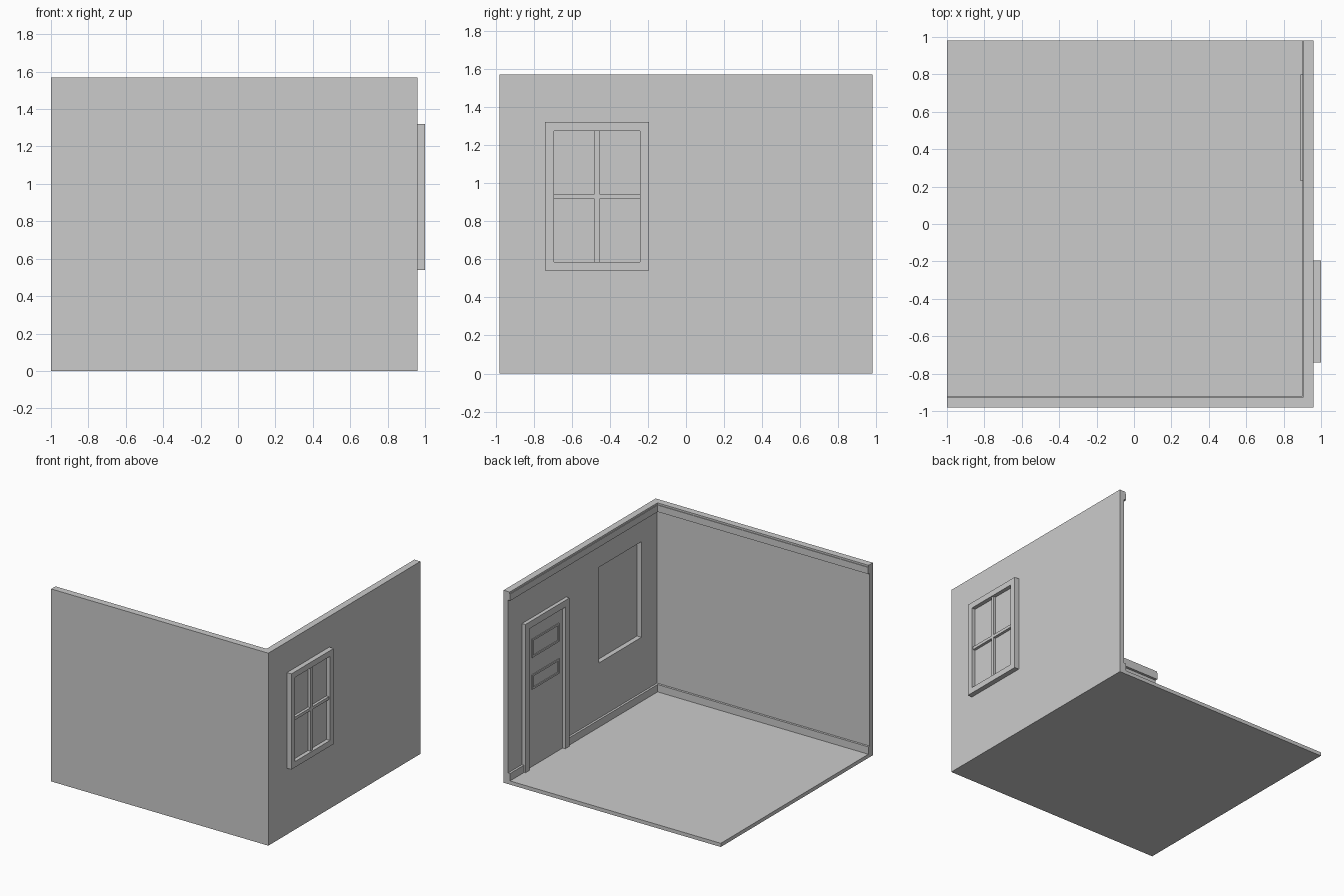
import bpy
import bmesh

old = bpy.data.objects.get("Cube")
if old:
    bpy.data.objects.remove(old, do_unlink=True)

grey = bpy.data.materials.new("plain_grey")
grey.use_nodes = True
COLOUR = (0.6, 0.6, 0.6, 1)
grey.diffuse_color = COLOUR
grey.node_tree.nodes["Principled BSDF"].inputs["Base Color"].default_value = COLOUR


def boxes(name, *spans):
    """One object made of boxes, each given as (x0, x1, y0, y1, z0, z1)."""
    bm = bmesh.new()
    for x0, x1, y0, y1, z0, z1 in spans:
        cube = bmesh.ops.create_cube(bm, size=1)["verts"]
        bmesh.ops.scale(bm, vec=(x1 - x0, y1 - y0, z1 - z0), verts=cube)
        bmesh.ops.translate(
            bm, vec=((x0 + x1) / 2, (y0 + y1) / 2, (z0 + z1) / 2), verts=cube)
    mesh = bpy.data.meshes.new(name)
    bm.to_mesh(mesh)
    bm.free()
    mesh.materials.append(grey)
    obj = bpy.data.objects.new(name, mesh)
    bpy.context.collection.objects.link(obj)
    return obj


def ring(x0, x1, y0, y1, z0, z1, w):
    """Four bars of width w around a rectangle in a wall facing x."""
    return [(x0, x1, y0, y0 + w, z0, z1), (x0, x1, y1 - w, y1, z0, z1),
            (x0, x1, y0 + w, y1 - w, z0, z0 + w), (x0, x1, y0 + w, y1 - w, z1 - w, z1)]


# Overall limits and the inner wall surfaces
LEFT, RIGHT, FRONT, BACK, TOP = -1.0, 0.96, -0.98, 0.98, 1.57
IN_X, IN_Y = 0.92, -0.94
FLOOR = 0.03
WY0, WY1, WZ0, WZ1 = -0.74, -0.195, 0.54, 1.32   # window
DY0, DY1, DTOP = 0.23, 0.80, 1.24                # door

# Floor slab and front wall
boxes("floor", (LEFT, IN_X, IN_Y, BACK, 0, FLOOR))
boxes("front_wall", (LEFT, IN_X, FRONT, IN_Y, 0, TOP))

# Side wall with an opening for the window
side_wall = boxes("side_wall", (IN_X, RIGHT, FRONT, BACK, 0, TOP))
cutter = boxes("window_cutter", (IN_X - 0.1, RIGHT + 0.1, WY0, WY1, WZ0, WZ1))
cutter.hide_render = True
cutter.hide_viewport = True
cut = side_wall.modifiers.new("window_opening", "BOOLEAN")
cut.operation = "DIFFERENCE"
cut.solver = "EXACT"
cut.object = cutter

# Crown moulding with a narrow lip on top, along both walls
for name, depth, z0, z1 in (("crown_moulding", 0.02, 1.5, 1.555),
                            ("crown_lip", 0.015, 1.555, TOP)):
    boxes(name + "_front", (LEFT, IN_X - depth, IN_Y, IN_Y + depth, z0, z1))
    boxes(name + "_side", (IN_X - depth, IN_X, IN_Y, BACK, z0, z1))

# Baseboards, broken by the door
boxes("baseboard_front", (LEFT, IN_X, IN_Y, IN_Y + 0.018, FLOOR, 0.09))
boxes("baseboard_side",
      (IN_X - 0.018, IN_X, IN_Y + 0.018, DY0, FLOOR, 0.09),
      (IN_X - 0.018, IN_X, DY1, BACK, FLOOR, 0.09))

# Door casing, slab and raised panel borders
T = 0.055
boxes("door_casing",
      (0.89, IN_X, DY0, DY0 + T, FLOOR, DTOP),
      (0.89, IN_X, DY1 - T, DY1, FLOOR, DTOP),
      (0.89, IN_X, DY0 + T, DY1 - T, DTOP - T, DTOP))
boxes("door", (0.913, IN_X, DY0 + T, DY1 - T, FLOOR, DTOP - T))
for name, z0, z1 in (("upper", 0.92, 1.07), ("lower", 0.66, 0.78)):
    boxes("door_panel_" + name, *ring(0.907, 0.913, 0.335, 0.685, z0, z1, 0.015))

# Window pane, outer frame and crossing bars
FW = 0.047
boxes("window_pane", (RIGHT, 0.968, WY0 + FW, WY1 - FW, WZ0 + FW, WZ1 - FW))
boxes("window_frame", *ring(RIGHT, 1.0, WY0, WY1, WZ0, WZ1, FW))
MY, MZ = (WY0 + WY1) / 2, (WZ0 + WZ1) / 2
boxes("window_bars",
      (0.968, 0.99, MY - 0.012, MY + 0.012, WZ0 + FW, WZ1 - FW),
      (0.968, 0.99, WY0 + FW, MY - 0.012, MZ - 0.012, MZ + 0.012),
      (0.968, 0.99, MY + 0.012, WY1 - FW, MZ - 0.012, MZ + 0.012))
